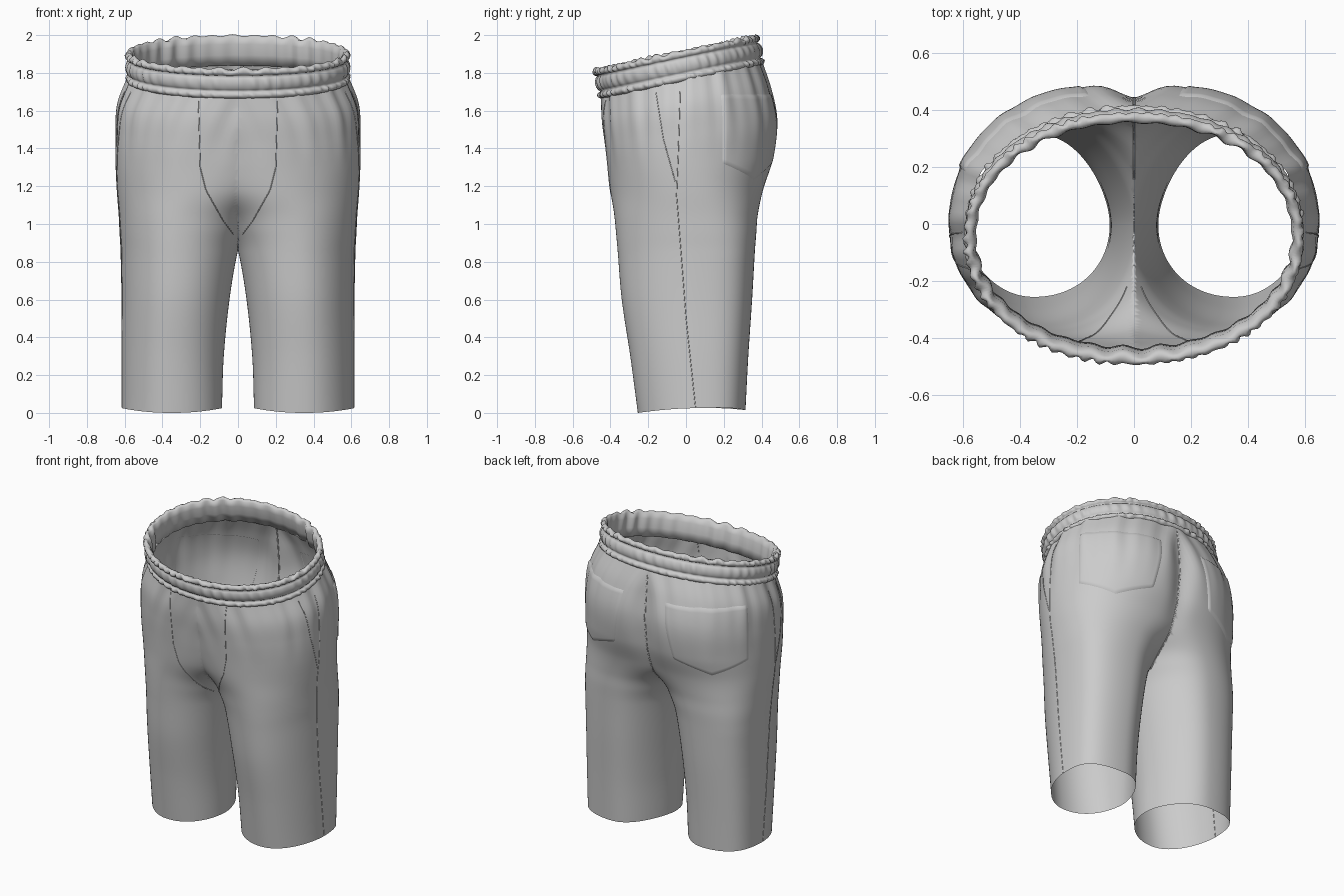
import bpy, bmesh, math, random
from math import sin, cos, pi
from mathutils import Vector
from mathutils.bvhtree import BVHTree

if "Cube" in bpy.data.objects:
    bpy.data.objects.remove(bpy.data.objects["Cube"])

random.seed(4)
TILT = 0.21  # the waist is higher at the back

# Leg tube sections: height, inner x, outer x, front y, back y
SECTIONS = [
    (0.00, 0.085, 0.615, -0.255, 0.315), (0.30, 0.075, 0.617, -0.295, 0.330),
    (0.60, 0.045, 0.617, -0.340, 0.350), (0.86, 0.000, 0.622, -0.362, 0.365),
    (0.95, -0.035, 0.627, -0.370, 0.372), (1.05, -0.100, 0.632, -0.380, 0.380),
    (1.18, -0.270, 0.642, -0.400, 0.410), (1.32, -0.370, 0.648, -0.415, 0.462),
    (1.48, -0.420, 0.647, -0.430, 0.482), (1.63, -0.500, 0.635, -0.445, 0.450),
    (1.77, -0.580, 0.582, -0.450, 0.400)]


def smooth(a, b, v):
    t = max(0, min(1, (v - a) / (b - a)))
    return t * t * (3 - 2 * t)


def section(z):
    """Smooth (Hermite) interpolation of the section table."""
    T = SECTIONS
    i = max(k for k in range(len(T) - 1) if z >= T[k][0] - 1e-6)
    h = T[i + 1][0] - T[i][0]
    t = (z - T[i][0]) / h

    def slope(k, c):
        a, b = T[max(k - 1, 0)], T[min(k + 1, len(T) - 1)]
        return (b[c] - a[c]) / (b[0] - a[0])
    return [(2*t**3 - 3*t*t + 1) * T[i][c] + (3*t*t - 2*t**3) * T[i + 1][c]
            + h * ((t**3 - 2*t*t + t) * slope(i, c) + (t**3 - t*t) * slope(i + 1, c))
            for c in range(1, 5)]


def power(v, p):
    return math.copysign(abs(v) ** p, v)


def body_point(a, z):
    xi, xo, yf, yb = section(z)
    up = smooth(0.8, 1.4, z)
    # legs are fuller at the outer back corner, hips are elliptical
    back = (2.1 + 0.35 * cos(a)) * (1 - up) + 2.08 * up
    p = 2 / (back if sin(a) > 0 else 2.1)
    # gathers below the waistband
    g = 1 + smooth(1.25, 1.77, z) * (0.010 * sin(17 * a) + 0.007 * sin(29 * a + 1))
    x = (xi + xo) / 2 + (xo - xi) / 2 * g * power(cos(a), p)
    y = (yb if sin(a) > 0 else -yf) * g * power(sin(a), p)
    y += 0.06 * max(0, cos(a)) ** 2 * (1 - up)
    if sin(a) > 0:  # cleft at the centre back
        y -= 0.03 * math.exp(-(x / 0.07) ** 2) * smooth(1.1, 1.4, z) * (1 - smooth(1.5, 1.77, z))
    hem = (0.025 * cos(a) ** 2 + 0.015 * max(0, sin(a))) * (1 - smooth(0, 0.4, z))
    return Vector((x, y, z + TILT * y * smooth(1.05, 1.77, z) + hem))


def loft(bm, rings, closed=True):
    vs = [[bm.verts.new(p) for p in r] for r in rings]
    n = len(vs[0])
    for a, b in zip(vs, vs[1:]):
        for i in range(n if closed else n - 1):
            j = (i + 1) % n
            bm.faces.new((a[i], a[j], b[j], b[i]))


def finish(name, bm, mirror=True):
    bm.normal_update()
    me = bpy.data.meshes.new(name)
    bm.to_mesh(me)
    for f in me.polygons:
        f.use_smooth = True
    ob = bpy.data.objects.new(name, me)
    bpy.context.collection.objects.link(ob)
    if mirror:
        m = ob.modifiers.new("Mirror", 'MIRROR')
        m.merge_threshold = 0.002
    return ob


# Shorts body: one leg tube, cut at the centre line and mirrored
N, M = 144, 100
bm = bmesh.new()
loft(bm, [[body_point(2 * pi * i / N, 1.77 * k / M) for i in range(N)]
          for k in range(M + 1)])
bmesh.ops.bisect_plane(bm, geom=bm.verts[:] + bm.edges[:] + bm.faces[:], dist=1e-5,
                       plane_co=(0, 0, 0), plane_no=(1, 0, 0), clear_inner=True)
tree = BVHTree.FromBMesh(bm)
finish("shorts_body", bm)


# Elastic waistband: three gathered rolls, ruffled top edge, flat inside
ROLLS = [0.040, 0.085, 0.040]
W = 300


def noise_ring(count):
    """Closed, irregular wave round the waist."""
    parts = [(random.randint(count // 2, count), random.uniform(0, 2 * pi)) for _ in range(4)]
    return lambda a: sum(sin(k * a + p) for k, p in parts) / 3


def waist_point(a, off, h):
    p = 2 / 2.1
    x = (0.572 + off) * power(cos(a), p)
    y = -0.022 - 0.2 * h + (0.42 + off) * power(sin(a), p)
    return Vector((x, y, 1.757 + h + TILT * y))


ruffle = noise_ring(44)
rings, base = [], 0
for r, height in enumerate(ROLLS):
    wave = noise_ring(90)
    for s in range(9):
        t = s / 8
        ring = []
        for i in range(W):
            a = 2 * pi * i / W
            bulge = sin(pi * t) ** 0.6 if 0 < t < 1 else 0
            off = 0.003 + bulge * (0.017 + 0.008 * wave(a + 0.03 * t))
            lift = 0.009 * ruffle(a) if r == 2 else 0
            ring.append(waist_point(a, off, base + t * height + lift * t))
        rings.append(ring)
    base += height
for off, h in ((-0.012, 0.155), (-0.02, 0.12), (-0.018, 0.06), (-0.012, 0.0)):
    rings.append([waist_point(2 * pi * i / W, off + 0.006 * ruffle(2 * pi * i / W), h)
                  for i in range(W)])
rings.append(rings[0])
bm = bmesh.new()
loft(bm, rings)
bmesh.ops.remove_doubles(bm, verts=bm.verts[:], dist=1e-5)
finish("waistband", bm, mirror=False)


# Back patch pocket with a pointed bottom, laid on the body
U, V = 40, 28
bm = bmesh.new()
rows = []
for k in range(V + 1):
    row = []
    for i in range(U + 1):
        u, v = i / U, k / V
        a = math.radians(28 + (74 - 8 * (1 - v)) * u)
        low = 1.32 - 0.09 * min(u / 0.5, (1 - u) / 0.5)
        z = low + (1.69 - low) * v
        d = Vector((cos(a), sin(a), 0))
        hit = tree.ray_cast(Vector((0.25, 0, z)), d)[0]
        edge = i in (0, U) or k in (0, V)
        row.append(hit + d * (-0.002 if edge else 0.007))
    rows.append(row)
loft(bm, rows, closed=False)
finish("back_pocket", bm)


# Stitched seams: thin cords following the body surface
def seam(name, side, pts, radius=0.0025):
    start, d = {"front": (-1, (0, 1, 0)), "back": (1, (0, -1, 0)),
                "side": (1, (-1, 0, 0))}[side]
    path = []
    for (p, z), (p2, z2) in zip(pts, pts[1:]):
        for s in range(12):
            q, zz = p + (p2 - p) * s / 12, z + (z2 - z) * s / 12
            o = Vector((start, q, zz)) if side == "side" else Vector((q, start, zz))
            hit = tree.ray_cast(o, Vector(d))[0]
            if hit:
                path.append(hit)
    cu = bpy.data.curves.new(name, 'CURVE')
    cu.dimensions = '3D'
    cu.bevel_depth = radius
    cu.bevel_resolution = 1
    sp = cu.splines.new('POLY')
    sp.points.add(len(path) - 1)
    for pt, co in zip(sp.points, path):
        pt.co = (*co, 1)
    ob = bpy.data.objects.new(name, cu)
    bpy.context.collection.objects.link(ob)
    ob.modifiers.new("Mirror", 'MIRROR')


seam("side_seam", "side", [(0.05, 0.03), (0.0, 0.5), (-0.05, 1.15), (-0.04, 1.4), (-0.03, 1.73)])
seam("side_pocket_opening", "side", [(-0.16, 1.70), (-0.12, 1.45), (-0.05, 1.2)])
seam("front_panel_seam", "front",
     [(0.21, 1.66), (0.20, 1.3), (0.17, 1.18), (0.08, 1.02), (0.02, 0.94)])
seam("back_rise_seam", "back", [(0.003, 1.82), (0.003, 1.3), (0.003, 0.92)])
